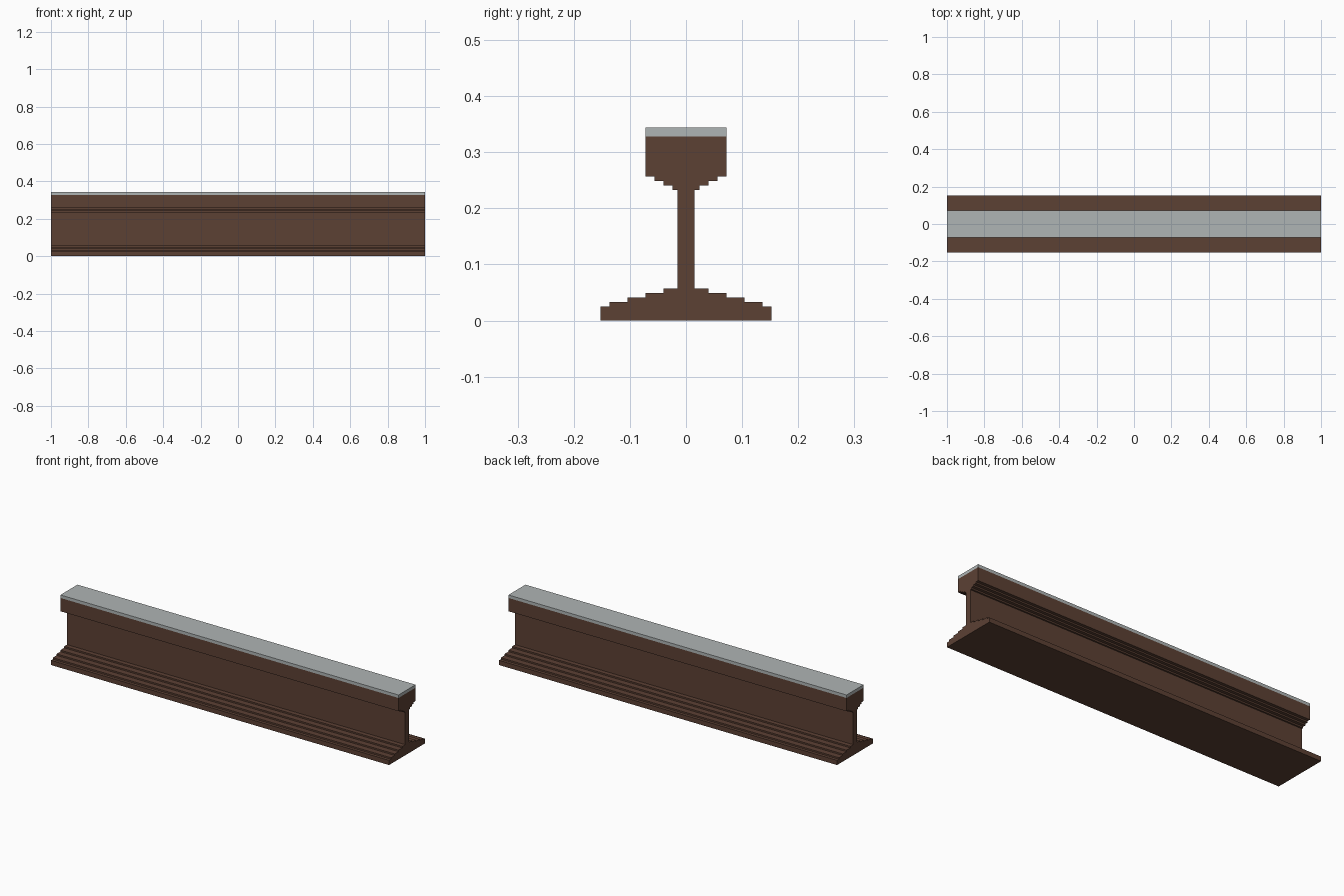
import bpy
import bmesh

cube = bpy.data.objects.get("Cube")
if cube:
    bpy.data.objects.remove(cube, do_unlink=True)

LENGTH = 2.0


def make_material(name, color):
    mat = bpy.data.materials.new(name)
    mat.use_nodes = True
    mat.diffuse_color = color
    bsdf = next(n for n in mat.node_tree.nodes if n.type == 'BSDF_PRINCIPLED')
    bsdf.inputs["Base Color"].default_value = color
    return mat


def stepped_bar(name, steps, bottom, mat):
    """Extrude a mirrored stepped profile along x; steps are (half width, top height)."""
    side = []
    z = bottom
    for half, top in steps:
        side += [(half, z), (half, top)]
        z = top
    outline = side + [(-y, h) for y, h in reversed(side)]

    bm = bmesh.new()
    end = bm.faces.new([bm.verts.new((-LENGTH / 2, y, h)) for y, h in outline])
    result = bmesh.ops.extrude_face_region(bm, geom=[end])
    moved = [v for v in result["geom"] if isinstance(v, bmesh.types.BMVert)]
    bmesh.ops.translate(bm, verts=moved, vec=(LENGTH, 0, 0))
    bmesh.ops.recalc_face_normals(bm, faces=bm.faces)

    mesh = bpy.data.meshes.new(name)
    bm.to_mesh(mesh)
    bm.free()
    mesh.materials.append(mat)
    obj = bpy.data.objects.new(name, mesh)
    bpy.context.collection.objects.link(obj)
    return obj


rust = make_material("rusty_brown", (0.107, 0.052, 0.034, 1))
steel = make_material("worn_steel", (0.43, 0.46, 0.46, 1))

# Foot, web and head in one stepped section
body_steps = [
    (0.152, 0.025), (0.136, 0.033), (0.104, 0.041), (0.072, 0.049), (0.04, 0.057),
    (0.0155, 0.233),
    (0.024, 0.241), (0.04, 0.249), (0.056, 0.257), (0.072, 0.328),
]
stepped_bar("rail_body", body_steps, 0, rust)

# Polished running surface
stepped_bar("running_surface", [(0.072, 0.344)], 0.328, steel)
